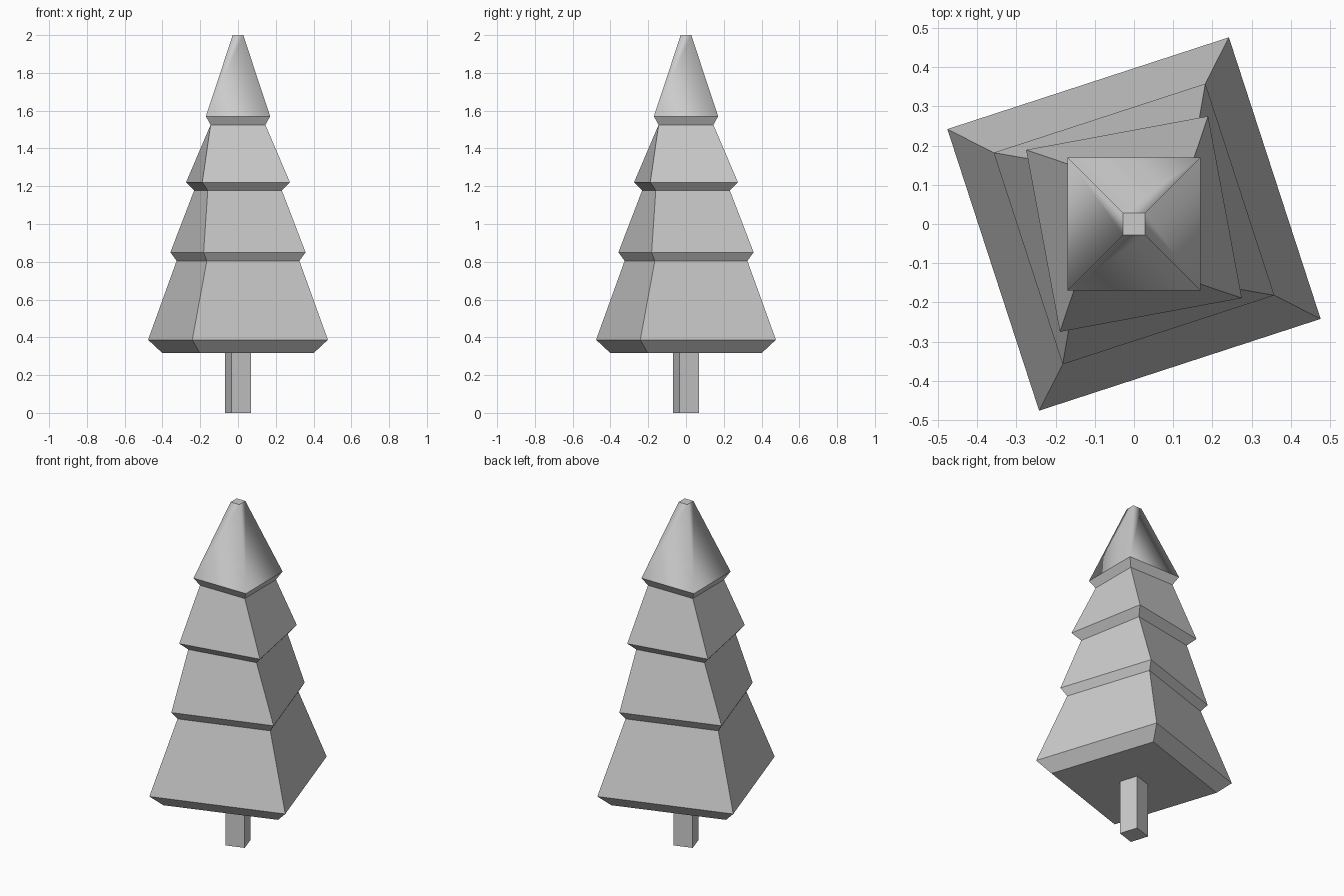
import bpy, bmesh

if "Cube" in bpy.data.objects:
    bpy.data.objects.remove(bpy.data.objects["Cube"])


def square_loft(name, rings, smooth_from=None):
    """Loft square rings (a, b, z); corner (-a, -b) is turned four times by 90 degrees."""
    bm = bmesh.new()
    loops = []
    for a, b, z in rings:
        x, y, loop = -a, -b, []
        for _ in range(4):
            loop.append(bm.verts.new((x, y, z)))
            x, y = -y, x
        loops.append(loop)
    bm.faces.new(loops[0][::-1])
    bm.faces.new(loops[-1])
    for i, (lo, hi) in enumerate(zip(loops, loops[1:])):
        for k in range(4):
            n = (k + 1) % 4
            f = bm.faces.new((lo[k], lo[n], hi[n], hi[k]))
            f.smooth = smooth_from is not None and i >= smooth_from
    # keep the borders of the smooth part sharp
    for e in bm.edges:
        if not all(f.smooth for f in e.link_faces):
            e.smooth = False
    mesh = bpy.data.meshes.new(name)
    bm.to_mesh(mesh)
    bm.free()
    obj = bpy.data.objects.new(name, mesh)
    bpy.context.collection.objects.link(obj)
    return obj


# Trunk
square_loft("trunk", [(0.035, 0.068, 0.0), (0.035, 0.068, 0.32)])

# Foliage: four stacked tiers untwisting towards a smooth tip
square_loft("foliage", [
    (0.203, 0.402, 0.318), (0.242, 0.476, 0.387),
    (0.165, 0.325, 0.805), (0.182, 0.358, 0.850),
    (0.160, 0.232, 1.178), (0.189, 0.275, 1.221),
    (0.145, 0.145, 1.525), (0.170, 0.170, 1.570),
    (0.028, 0.028, 2.0),
], smooth_from=6 + 1)
